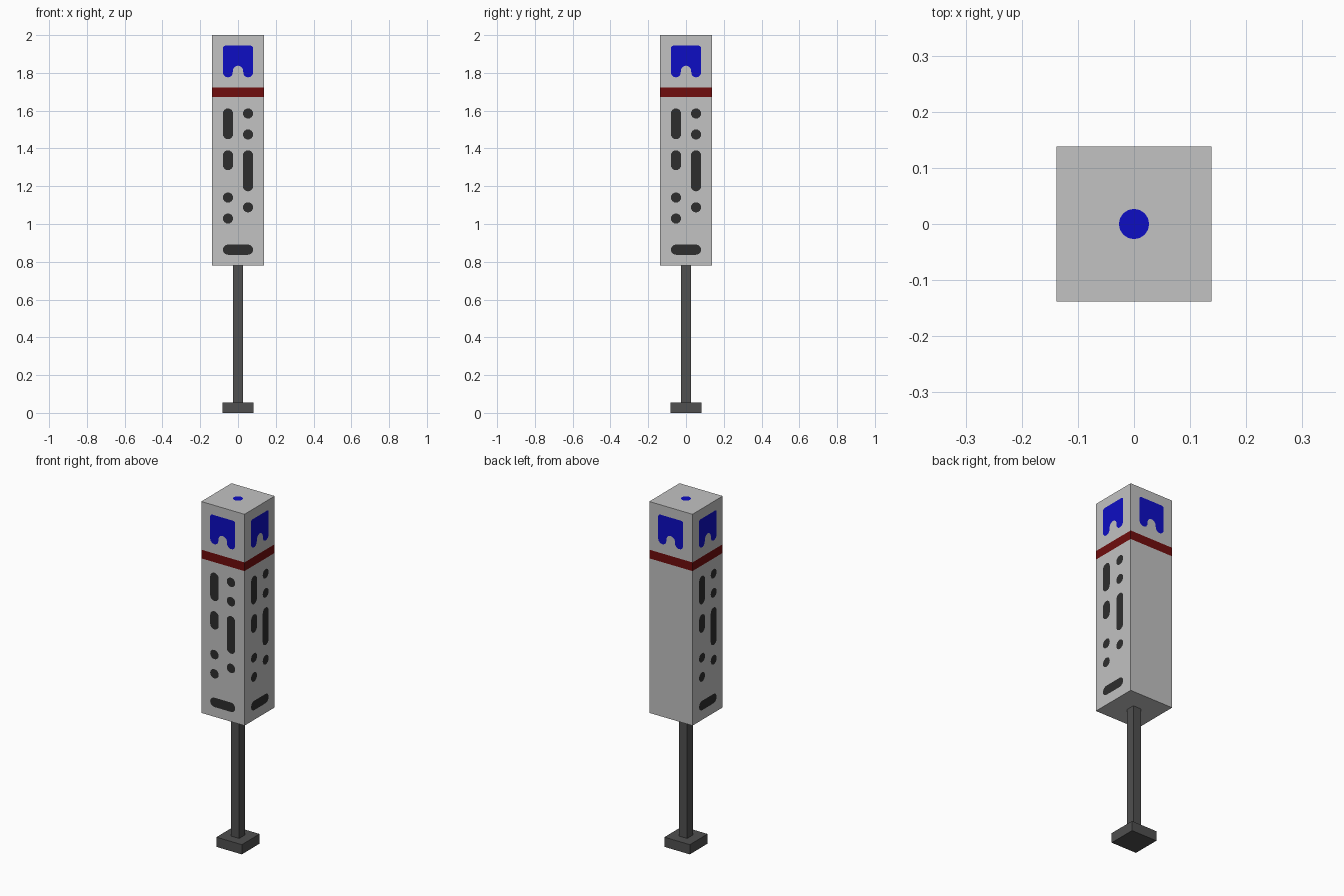
import bpy, bmesh, math
from mathutils import Matrix, Vector

if "Cube" in bpy.data.objects:
    bpy.data.objects.remove(bpy.data.objects["Cube"])

HALF = 0.138            # half width of the post head
Z0, Z1 = 0.78, 2.0      # head bottom and top
LIFT = 0.0015           # painted plates sit just off the surface
R = 0.027               # radius of dots and slot ends


def material(name, rgb):
    m = bpy.data.materials.new(name)
    m.diffuse_color = (*rgb, 1)
    m.use_nodes = True
    m.node_tree.nodes["Principled BSDF"].inputs["Base Color"].default_value = m.diffuse_color
    return m


GREY = material("light_grey", (0.54, 0.54, 0.54))
RED = material("dark_red", (0.16, 0.004, 0.004))
BLUE = material("blue", (0.004, 0.004, 0.55))
BLACK = material("near_black", (0.027, 0.027, 0.027))
STEEL = material("dark_steel", (0.08, 0.08, 0.08))


def finish(bm, name, *mats):
    me = bpy.data.meshes.new(name)
    bm.to_mesh(me)
    bm.free()
    for m in mats:
        me.materials.append(m)
    ob = bpy.data.objects.new(name, me)
    bpy.context.collection.objects.link(ob)
    return ob


def box(half, z0, z1):
    bm = bmesh.new()
    bmesh.ops.create_cube(bm, size=1)
    for v in bm.verts:
        v.co = Vector((v.co.x * 2 * half, v.co.y * 2 * half, z0 + (v.co.z + 0.5) * (z1 - z0)))
    return bm


def arc(cx, cz, r, a0, a1, n=8):
    return [(cx + r * math.cos(math.radians(a0 + (a1 - a0) * i / n)),
             cz + r * math.sin(math.radians(a0 + (a1 - a0) * i / n))) for i in range(n + 1)]


def tall_slot(u, lo, hi):
    return arc(u, hi - R, R, 0, 180) + arc(u, lo + R, R, 180, 360)


def dot(u, z):
    return arc(u, z, R, 0, 337.5, 15)


def wide_slot(w, z):
    return arc(w - R, z, R, -90, 90) + arc(R - w, z, R, 90, 270)


def plates(name, outlines, mat, angle):
    """Flat painted outlines on the side of the head turned by angle."""
    bm = bmesh.new()
    rot = Matrix.Rotation(math.radians(angle), 3, 'Z')
    for pts in outlines:
        bm.faces.new([bm.verts.new(rot @ Vector((u, -HALF - LIFT, z))) for u, z in pts])
    bmesh.ops.remove_doubles(bm, verts=bm.verts, dist=1e-5)
    bmesh.ops.triangulate(bm, faces=bm.faces)
    finish(bm, name, mat)


# Foot and pole
finish(box(0.081, 0, 0.056), "foot", STEEL)
finish(box(0.026, 0.05, Z0 + 0.005), "pole", STEEL)

# Head with a red band cut into it
bm = box(HALF, Z0, Z1)
for z in (1.672, 1.722):
    bmesh.ops.bisect_plane(bm, geom=bm.verts[:] + bm.edges[:] + bm.faces[:],
                           plane_co=(0, 0, z), plane_no=(0, 0, 1))
for f in bm.faces:
    f.material_index = int(1.672 < f.calc_center_median().z < 1.722 and abs(f.normal.z) < 0.5)
finish(bm, "head", GREY, RED)

# Blue arch sign: right half of the outline, then mirrored
half = (arc(0, 1.811, R, 90, 0) + arc(0.0535, 1.783 + 0.020, 0.0265, 180, 360)[1:]
        + arc(0.068, 1.932, 0.012, 0, 90, 3))
half[0] = (0, half[0][1])
arch = half + [(-u, z) for u, z in reversed(half[1:])]

# Dark slots and dots
U = 0.053
slots = [tall_slot(-U, 1.449, 1.612), tall_slot(-U, 1.285, 1.390), dot(-U, 1.140), dot(-U, 1.029),
         dot(U, 1.585), dot(U, 1.474), tall_slot(U, 1.173, 1.390), dot(U, 1.088),
         wide_slot(0.08, 0.864)]

for side, angle in (("front", 0), ("right", 90), ("back", 180), ("left", -90)):
    plates(side + "_arch_sign", [arch], BLUE, angle)
    if side != "back":
        plates(side + "_slots", slots, BLACK, angle)

# Blue dot on the top
bm = bmesh.new()
bm.faces.new([bm.verts.new((x, y, Z1)) for x, y in dot(0, 0)])
bmesh.ops.translate(bm, verts=bm.verts, vec=(0, 0, LIFT))
finish(bm, "top_dot", BLUE)
